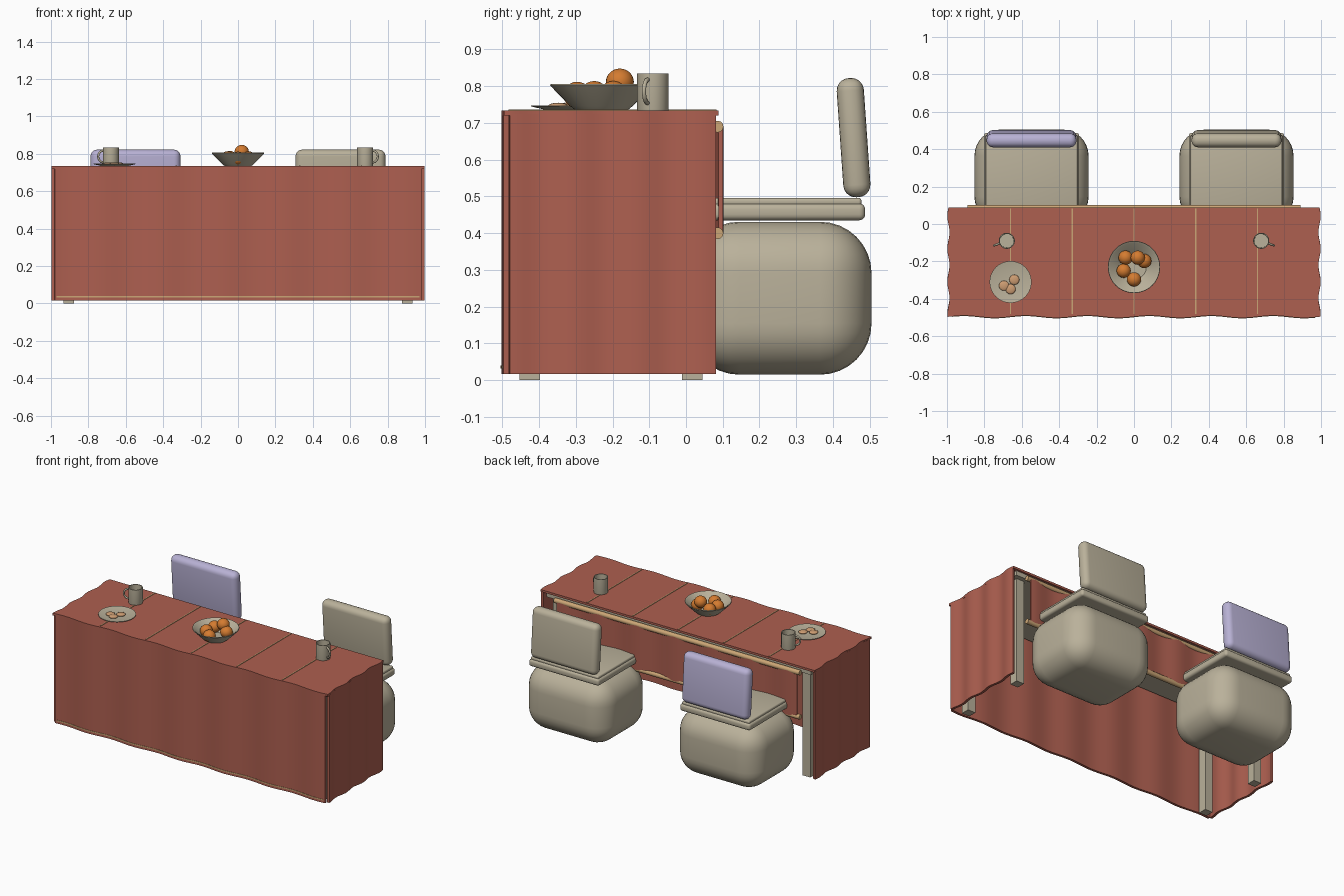
import bpy, bmesh, math
from mathutils import Matrix, Vector

if "Cube" in bpy.data.objects:
    bpy.data.objects.remove(bpy.data.objects["Cube"])


def material(name, rgb):
    m = bpy.data.materials.new(name)
    m.diffuse_color = (*rgb, 1)
    m.use_nodes = True
    m.node_tree.nodes["Principled BSDF"].inputs["Base Color"].default_value = m.diffuse_color
    return m


RED = material("red_cloth", (0.42, 0.115, 0.08))
BEIGE = material("beige", (0.49, 0.44, 0.325))
LAVENDER = material("lavender", (0.48, 0.44, 0.66))
ORANGE = material("orange_peel", (0.66, 0.20, 0.03))
TAN = material("tan_trim", (0.60, 0.38, 0.18))
COOKIE = material("biscuit", (0.62, 0.34, 0.17))


def finish(name, bm, mat, angle=35):
    bmesh.ops.recalc_face_normals(bm, faces=bm.faces)
    me = bpy.data.meshes.new(name)
    bm.to_mesh(me)
    bm.free()
    me.materials.append(mat)
    ob = bpy.data.objects.new(name, me)
    bpy.context.collection.objects.link(ob)
    bpy.ops.object.select_all(action='DESELECT')
    ob.select_set(True)
    bpy.context.view_layer.objects.active = ob
    bpy.ops.object.shade_smooth_by_angle(angle=math.radians(angle))
    return ob


def box(name, center, size, mat, bevel=0, segments=4, tilt=0):
    bm = bmesh.new()
    bmesh.ops.create_cube(bm, size=1)
    bmesh.ops.scale(bm, vec=size, verts=bm.verts)
    if bevel:
        bmesh.ops.bevel(bm, geom=bm.edges[:], offset=bevel, segments=segments,
                        profile=0.5, affect='EDGES')
    bmesh.ops.transform(bm, verts=bm.verts,
                        matrix=Matrix.Translation(center) @ Matrix.Rotation(tilt, 4, 'X'))
    return finish(name, bm, mat)


def sheet(name, func, nu, nv, thick, mat):
    """Grid of points func(u, v), thickened evenly to both sides along its normals."""
    bm = bmesh.new()
    rows = [[bm.verts.new(func(i / nu, j / nv)) for j in range(nv + 1)] for i in range(nu + 1)]
    for i in range(nu):
        for j in range(nv):
            bm.faces.new((rows[i][j], rows[i + 1][j], rows[i + 1][j + 1], rows[i][j + 1]))
    bm.normal_update()
    for v in bm.verts:
        v.co -= v.normal * thick / 2
    bmesh.ops.solidify(bm, geom=bm.faces[:], thickness=-thick)
    # recentre so the sheet straddles its guide surface
    return finish(name, bm, mat)


def lathe(name, center, profile, mat, steps=32):
    bm = bmesh.new()
    pts = [bm.verts.new((r, 0, z)) for r, z in profile]
    edges = [bm.edges.new(p) for p in zip(pts, pts[1:])]
    bmesh.ops.spin(bm, geom=pts + edges, cent=(0, 0, 0), axis=(0, 0, 1),
                   angle=math.tau, steps=steps, use_duplicate=False)
    bmesh.ops.remove_doubles(bm, verts=bm.verts, dist=1e-5)
    bmesh.ops.translate(bm, vec=center, verts=bm.verts)
    return finish(name, bm, mat)


def ball(name, center, scale, mat):
    bm = bmesh.new()
    bmesh.ops.create_uvsphere(bm, u_segments=24, v_segments=14, radius=1)
    bmesh.ops.scale(bm, vec=scale, verts=bm.verts)
    bmesh.ops.translate(bm, vec=center, verts=bm.verts)
    return finish(name, bm, mat, 60)


def tube(name, points, radius, mat, segments=10):
    """Round tube following a list of points, kept upright by a fixed reference."""
    bm = bmesh.new()
    pts = [Vector(p) for p in points]
    side = (pts[-1] - pts[0]).cross(pts[len(pts) // 2] - pts[0])
    side = side.normalized() if side.length > 1e-6 else Vector((0, 1, 0))
    rings = []
    for i, p in enumerate(pts):
        t = (pts[min(i + 1, len(pts) - 1)] - pts[max(i - 1, 0)]).normalized()
        n = t.cross(side)
        rings.append([bm.verts.new(p + radius * (math.cos(a) * side + math.sin(a) * n))
                      for a in (math.tau * k / segments for k in range(segments))])
    for a, b in zip(rings, rings[1:]):
        for k in range(segments):
            m = (k + 1) % segments
            bm.faces.new((a[k], a[m], b[m], b[k]))
    bm.faces.new(rings[0])
    bm.faces.new(rings[-1])
    return finish(name, bm, mat, 50)


# Gentle ripples of the cloth along the front and the sides
def front_y(x):
    return -0.488 + 0.006 * math.sin(x * 19)


def side_x(y):
    return 0.984 + 0.006 * math.sin(y * 36)


# Table frame
box("table_board", (0, -0.195, 0.705), (1.92, 0.54, 0.03), BEIGE)
for sx in (-1, 1):
    for y in (-0.425, 0.017):
        box("table_leg", (sx * 0.905, y, 0.35), (0.055, 0.055, 0.70), BEIGE)

# Tablecloth: front, two sides and top
sheet("front_cloth", lambda u, v: (-0.98 + 1.96 * u, front_y(-0.98 + 1.96 * u), 0.017 + 0.708 * v),
      96, 1, 0.016, RED)
for sx in (-1, 1):
    sheet("side_cloth", lambda u, v: (sx * side_x(-0.48 + 0.56 * u), -0.48 + 0.56 * u, 0.017 + 0.708 * v),
          40, 1, 0.016, RED)


def top_point(u, v):
    x, y = -1 + 2 * u, -0.49 + 0.578 * v
    x *= side_x(y) + 0.008
    return (x, y + (front_y(x) - 0.008 + 0.49) * (1 - v), 0.727)


sheet("top_cloth", top_point, 96, 40, 0.014, RED)

# Seams on the top and the hem stripe on the front
for x in (-0.66, -0.33, 0, 0.33, 0.66):
    box("top_seam", (x, -0.2, 0.735), (0.006, 0.565, 0.004), TAN)
sheet("front_hem", lambda u, v: (-0.97 + 1.94 * u, front_y(-0.97 + 1.94 * u) - 0.008, 0.032 + 0.008 * v),
      96, 1, 0.005, TAN)

# Hanging back panel between two rods
sheet("back_panel", lambda u, v: (-0.87 + 1.74 * u, 0.09 + 0.006 * math.sin(u * 40), 0.40 + 0.29 * v),
      96, 1, 0.012, RED)
for z in (0.40, 0.69):
    tube("back_rod", [(-0.89, 0.086, z), (0.89, 0.086, z)], 0.016, TAN, 12)

# Two padded chairs
for x, back in ((-0.548, LAVENDER), (0.548, BEIGE)):
    box("chair_base", (x, 0.255, 0.223), (0.61, 0.50, 0.416), BEIGE, 0.14, 8)
    box("chair_seat", (x, 0.25, 0.458), (0.51, 0.475, 0.046), BEIGE, 0.016)
    box("chair_cushion", (x, 0.25, 0.485), (0.49, 0.455, 0.022), BEIGE, 0.008, 3)
    box("chair_back", (x, 0.456, 0.66), (0.48, 0.074, 0.325), back, 0.034, 5, math.radians(4))

# Fruit bowl with oranges
lathe("fruit_bowl", (0, -0.23, 0.734),
      [(0, 0), (0.07, 0), (0.085, 0.012), (0.14, 0.068), (0.138, 0.072),
       (0.128, 0.066), (0.08, 0.018), (0.066, 0.007), (0, 0.007)], BEIGE, 40)
for x, y, z in ((-0.045, -0.18, 0.78), (0.02, -0.18, 0.812), (0.055, -0.198, 0.778),
                (-0.055, -0.25, 0.778), (0, -0.296, 0.776)):
    ball("orange", (x, y, z), (0.038, 0.038, 0.036), ORANGE)

# Plate with biscuits
lathe("plate", (-0.66, -0.31, 0.734),
      [(0, 0), (0.065, 0), (0.112, 0.011), (0.112, 0.014), (0.066, 0.006), (0, 0.006)], BEIGE, 40)
for x, y in ((-0.695, -0.33), (-0.64, -0.298), (-0.66, -0.348)):
    ball("biscuit", (x, y, 0.746), (0.027, 0.027, 0.009), COOKIE)

# Mugs with handles pointing outwards
for sx in (-1, 1):
    c = Vector((sx * 0.68, -0.09, 0.734))
    lathe("mug", c, [(0, 0), (0.042, 0), (0.043, 0.004), (0.043, 0.1), (0.038, 0.1),
                     (0.037, 0.008), (0, 0.008)], BEIGE)
    out = Vector((sx * 0.94, -0.34, 0))
    tube("mug_handle", [c + out * (0.04 + 0.032 * math.sin(a)) + Vector((0, 0, 0.052 + 0.032 * math.cos(a)))
                        for a in (math.pi * k / 12 for k in range(13))], 0.006, BEIGE, 8)
